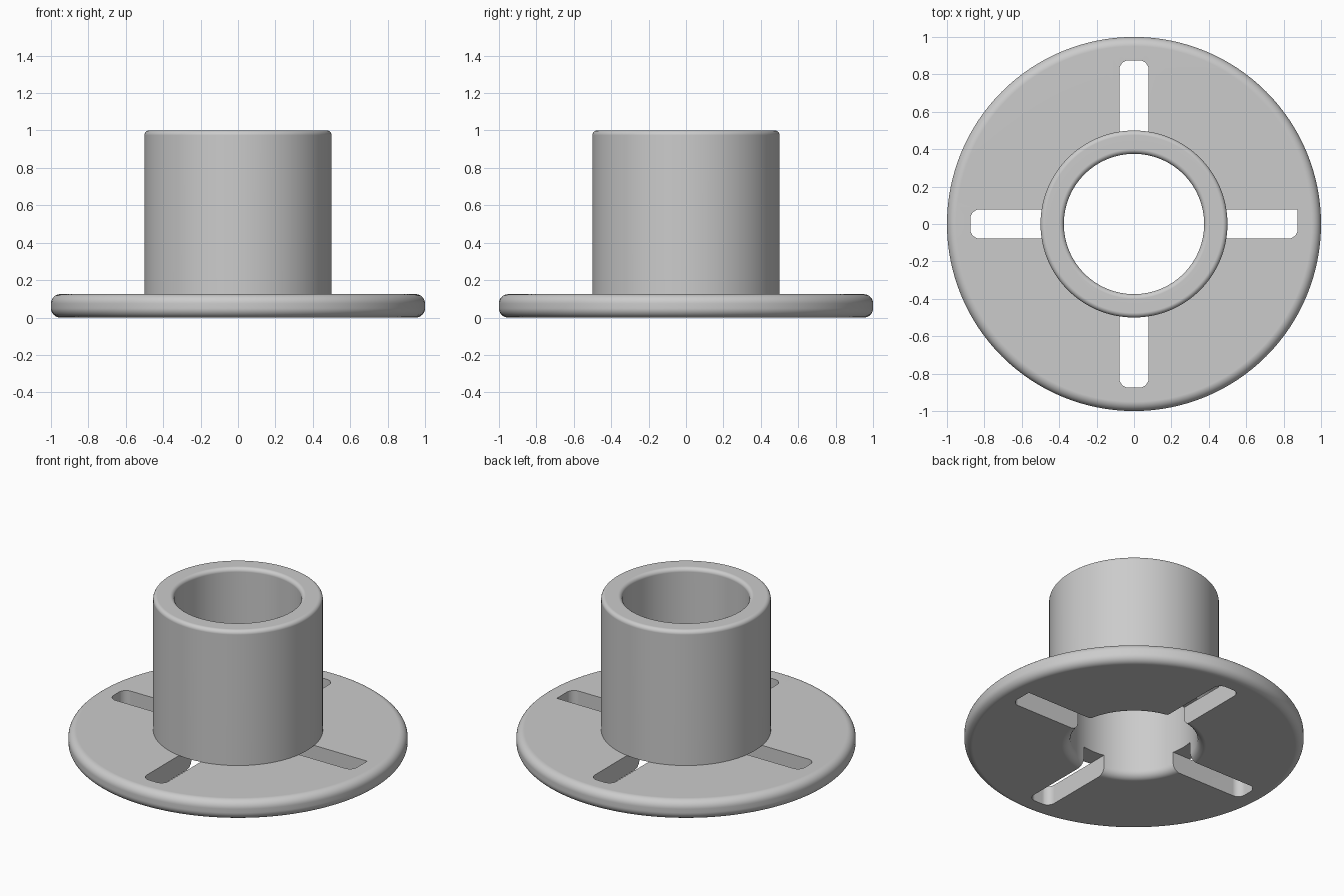
import bpy, bmesh
from math import pi, cos, sin, radians
from mathutils import Matrix, Vector

old = bpy.data.objects.get("Cube")
if old:
    bpy.data.objects.remove(old, do_unlink=True)

DISC_H = 0.125
BORE_R, TUBE_R, TUBE_H = 0.375, 0.5, 1.0
SLOT_HALF, SLOT_END = 0.078, 0.875

grey = bpy.data.materials.new("plain grey")
grey.use_nodes = True
grey.diffuse_color = (0.6, 0.6, 0.6, 1)
grey.node_tree.nodes["Principled BSDF"].inputs["Base Color"].default_value = (0.6, 0.6, 0.6, 1)


def arc(cx, cy, radius, start, steps=8):
    """Quarter arc, counter-clockwise from the start angle in degrees."""
    return [(cx + radius * cos(radians(start + 90 * i / steps)),
             cy + radius * sin(radians(start + 90 * i / steps))) for i in range(steps + 1)]


def make_object(name, bm):
    bmesh.ops.recalc_face_normals(bm, faces=bm.faces)
    mesh = bpy.data.meshes.new(name)
    bm.to_mesh(mesh)
    bm.free()
    mesh.materials.append(grey)
    obj = bpy.data.objects.new(name, mesh)
    bpy.context.collection.objects.link(obj)
    return obj


# Flange and tube turned from one rounded cross-section
lip, rim = 0.025, 0.05
profile = (arc(1 - rim, rim, rim, -90)
           + arc(1 - rim, DISC_H - rim, rim, 0)
           + [(TUBE_R, DISC_H)]
           + arc(TUBE_R - lip, TUBE_H - lip, lip, 0)
           + arc(BORE_R + lip, TUBE_H - lip, lip, 90)
           + arc(BORE_R + rim, rim, rim, 180))
bm = bmesh.new()
verts = [bm.verts.new((r, 0, z)) for r, z in profile]
edges = [bm.edges.new((v, verts[(i + 1) % len(verts)])) for i, v in enumerate(verts)]
bmesh.ops.spin(bm, geom=verts + edges, axis=(0, 0, 1), cent=(0, 0, 0),
               angle=2 * pi, steps=128, use_merge=True)
bmesh.ops.remove_doubles(bm, verts=bm.verts, dist=0.0005)
body = make_object("flanged_tube", bm)

# Four radial slots that run through the flange and under the tube wall
corner = 0.05
bm = bmesh.new()
for k in range(4):
    low = arc(SLOT_END - corner, -SLOT_HALF + corner, corner, -90, 6)
    high = arc(SLOT_END - corner, SLOT_HALF - corner, corner, 0, 6)
    if k == 0:
        high = [(SLOT_END, SLOT_HALF)]  # one corner is left square
    outline = [(0.2, -SLOT_HALF)] + low + high + [(0.2, SLOT_HALF)]
    turn = Matrix.Rotation(k * pi / 2, 3, 'Z')
    base = bm.faces.new([bm.verts.new(turn @ Vector((x, y, -0.1))) for x, y in outline])
    top = bmesh.ops.extrude_face_region(bm, geom=[base])["geom"]
    for v in top:
        if isinstance(v, bmesh.types.BMVert):
            v.co.z = DISC_H
cutter = make_object("slot_cutter", bm)
cutter.hide_render = True
cutter.hide_set(True)

cut = body.modifiers.new("slots", 'BOOLEAN')
cut.operation = 'DIFFERENCE'
cut.solver = 'EXACT'
cut.object = cutter

# Apply the cut, then smooth the curved faces
bpy.ops.object.select_all(action='DESELECT')
body.select_set(True)
bpy.context.view_layer.objects.active = body
bpy.ops.object.modifier_apply(modifier=cut.name)
bpy.data.objects.remove(cutter, do_unlink=True)
bpy.ops.object.shade_smooth_by_angle(angle=radians(35))
weighted = body.modifiers.new("flat_face_normals", 'WEIGHTED_NORMAL')
weighted.keep_sharp = True
